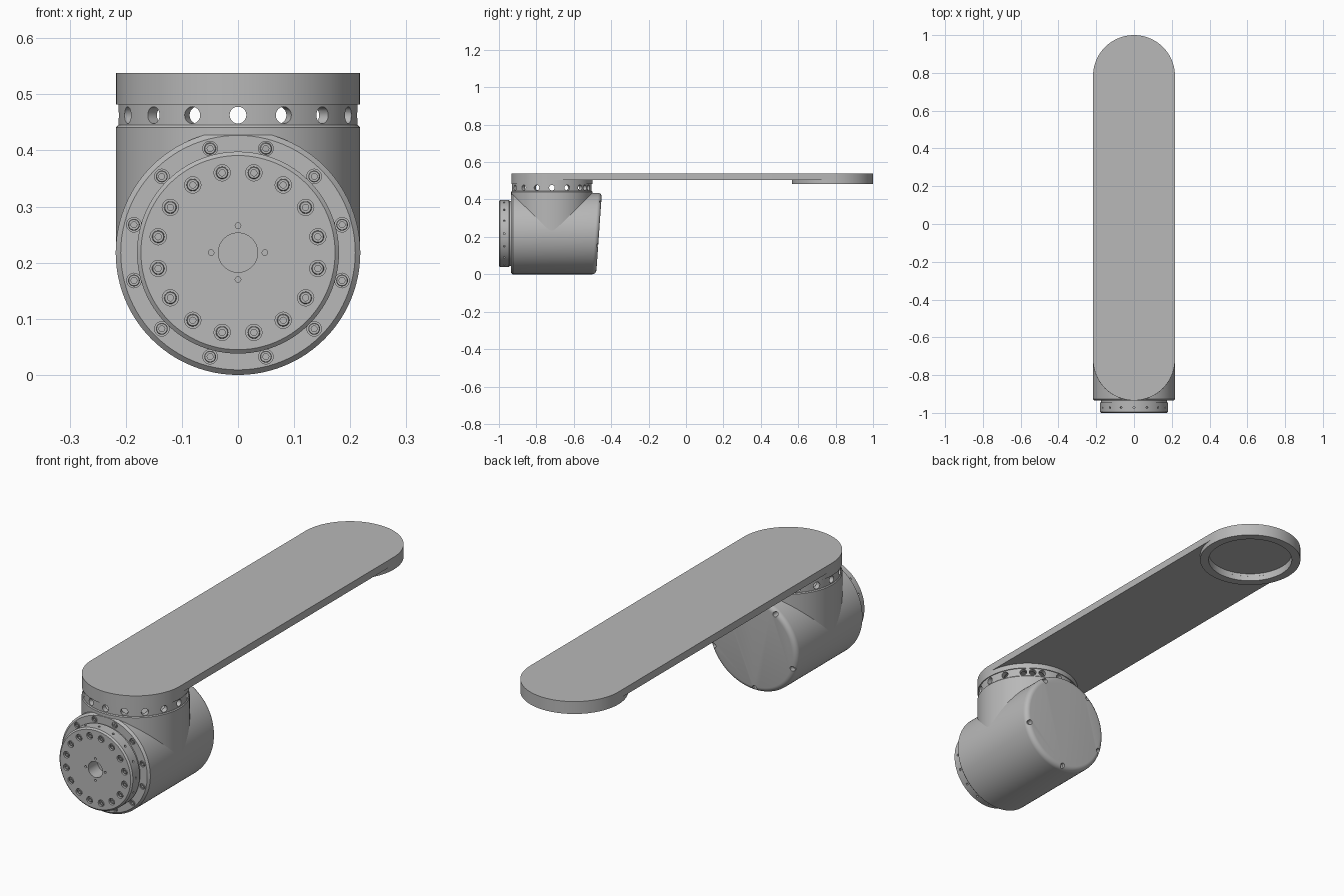
import bpy, bmesh, math
from mathutils import Matrix, Vector

if "Cube" in bpy.data.objects:
    bpy.data.objects.remove(bpy.data.objects["Cube"])

GREY = (0.48, 0.48, 0.48, 1)
metal = bpy.data.materials.new("machined_grey")
metal.use_nodes = True
metal.diffuse_color = GREY
metal.node_tree.nodes["Principled BSDF"].inputs["Base Color"].default_value = GREY

R = 0.218            # housing radius
NECK_Y = -0.717      # axis of the upright joint
TAIL_Y = 0.783       # centre of the far end of the arm
TOP = 0.538
UPRIGHT = Matrix.Translation((0, NECK_Y, 0))
TAIL = Matrix.Translation((0, TAIL_Y, 0))
# Maps a lathe axis onto +y, at the housing centre height
LYING = Matrix.Translation((0, 0, R)) @ Matrix.Rotation(-math.pi / 2, 4, 'X')


def finish(name, bm):
    bmesh.ops.recalc_face_normals(bm, faces=bm.faces)
    mesh = bpy.data.meshes.new(name)
    bm.to_mesh(mesh)
    bm.free()
    mesh.materials.append(metal)
    obj = bpy.data.objects.new(name, mesh)
    bpy.context.collection.objects.link(obj)
    return obj


def add_lathe(bm, profile, place, n=96, tube=False):
    """Turn (radius, height) points; a tube closes on itself, else ends are capped."""
    rings = []
    for r, h in profile:
        rings.append([bm.verts.new(place @ Vector((r * math.cos(t), r * math.sin(t), h)))
                      for t in (2 * math.pi * i / n for i in range(n))])
    pairs = list(zip(rings, rings[1:]))
    if tube:
        pairs.append((rings[-1], rings[0]))
    else:
        bm.faces.new(rings[0])
        bm.faces.new(rings[-1])
    for a, b in pairs:
        for i in range(n):
            j = (i + 1) % n
            bm.faces.new((a[i], a[j], b[j], b[i]))


def lathe(name, profile, place, n=96, tube=False):
    bm = bmesh.new()
    add_lathe(bm, profile, place, n, tube)
    return finish(name, bm)


def around(count, radius, offset=0.0):
    """Placements spaced around the lathe axis (offset in degrees)."""
    for k in range(count):
        a = math.radians(offset + 360 * k / count)
        yield Matrix.Translation((radius * math.cos(a), radius * math.sin(a), 0))


def radial(angle, height):
    """Placement whose axis points outward at an angle."""
    return (Matrix.Translation((0, 0, height)) @ Matrix.Rotation(math.radians(angle), 4, 'Z')
            @ Matrix.Rotation(math.pi / 2, 4, 'Y'))


def cut(obj, holes):
    """Subtract plain cylinders given as (placement, radius, start, end)."""
    bm = bmesh.new()
    for place, r, lo, hi in holes:
        add_lathe(bm, [(r, lo), (r, hi)], place, 64 if r > 0.1 else 20)
    cutter = finish("hole_cutter", bm)
    cutter.hide_render = True
    mod = obj.modifiers.new("holes", 'BOOLEAN')
    mod.operation = 'DIFFERENCE'
    mod.solver = 'EXACT'
    mod.object = cutter
    bpy.context.view_layer.objects.active = obj
    bpy.ops.object.modifier_apply(modifier=mod.name)
    bpy.data.objects.remove(cutter)


def screws(name, places, r, face):
    """Socket head screws whose heads sit at the given height."""
    bm = bmesh.new()
    for p in places:
        add_lathe(bm, [(r, face + 0.02), (r, face + 0.002), (r * 0.88, face),
                       (r * 0.5, face), (r * 0.5, face + 0.008)], LYING @ p, 20)
    return finish(name, bm)


# Lying motor housing with a rounded, slightly sloping back
fillet = [(R - 0.022 * (1 - math.cos(a)), -0.487 + 0.022 * math.sin(a))
          for a in (math.pi / 2 * i / 6 for i in range(7))]
housing = lathe("motor_housing", [(0.209, -0.935), (R, -0.926)] + fillet, LYING)
for v in housing.data.vertices:
    if v.co.y > -0.6:
        v.co.y += 0.07 * (v.co.z - R)
flange_places = list(around(12, 0.192, 15))
cut(housing, [(LYING @ p, 0.013, -0.96, -0.921) for p in flange_places]
    + [(LYING @ p, 0.011, -0.492, -0.4) for p in around(5, 0.203, 90)])
screws("flange_screws", flange_places, 0.0105, -0.934)

# Output hub on the front, with counterbores, pin holes and side holes
hub = lathe("output_hub", [(0.035, -1.0), (0.173, -1.0), (0.18, -0.994), (0.18, -0.946),
                           (0.174, -0.944), (0.174, -0.93), (0.035, -0.93)], LYING, tube=True)
hub_places = list(around(16, 0.145, 11.25))
cut(hub, [(LYING @ p, 0.0145, -1.02, -0.985) for p in hub_places]
    + [(LYING @ p, 0.005, -1.02, -0.98) for p in around(4, 0.048)]
    + [(LYING @ radial(22.5 * k, -0.972), 0.005, 0.17, 0.2) for k in range(16)])
screws("hub_screws", hub_places, 0.011, -0.997)

# Upright neck that merges into the housing
lathe("joint_neck", [(R - 0.0005, R), (R - 0.0005, 0.441), (0.214, 0.445)], UPRIGHT)

# Hollow band with a ring of through holes
band = lathe("perforated_band", [(0.19, 0.444), (0.213, 0.444), (0.213, 0.484), (0.19, 0.484)],
             UPRIGHT, tube=True)
angles = [22.5 * k for k in range(16)] + [56, 124]
cut(band, [(UPRIGHT @ radial(a, 0.463), 0.015, 0.17, 0.24) for a in angles])

# Long arm plate with round ends
bm = bmesh.new()
outline = []
for cy, start in ((TAIL_Y, 0), (NECK_Y, math.pi)):
    for i in range(49):
        a = start + math.pi * i / 48
        outline.append(bm.verts.new((0.217 * math.cos(a), cy + 0.217 * math.sin(a), 0.505)))
base = bm.faces.new(outline)
extruded = bmesh.ops.extrude_face_region(bm, geom=[base], use_keep_orig=True)
for v in extruded["geom"]:
    if isinstance(v, bmesh.types.BMVert):
        v.co.z = TOP
arm = finish("arm_plate", bm)
cut(arm, [(TAIL, 0.18, 0.49, 0.517)])

# Flanges under both ends of the arm
lathe("joint_flange", [(0.217, 0.482), (0.217, 0.505)], UPRIGHT)
lathe("tail_ring", [(0.18, 0.483), (0.217, 0.483), (0.217, 0.505), (0.18, 0.505)], TAIL, tube=True)

# Smooth shading with crisp edges
for obj in bpy.context.collection.objects:
    if obj.type == 'MESH' and metal.name in obj.data.materials:
        bpy.ops.object.select_all(action='DESELECT')
        obj.select_set(True)
        bpy.context.view_layer.objects.active = obj
        bpy.ops.object.shade_smooth_by_angle(angle=math.radians(30))
